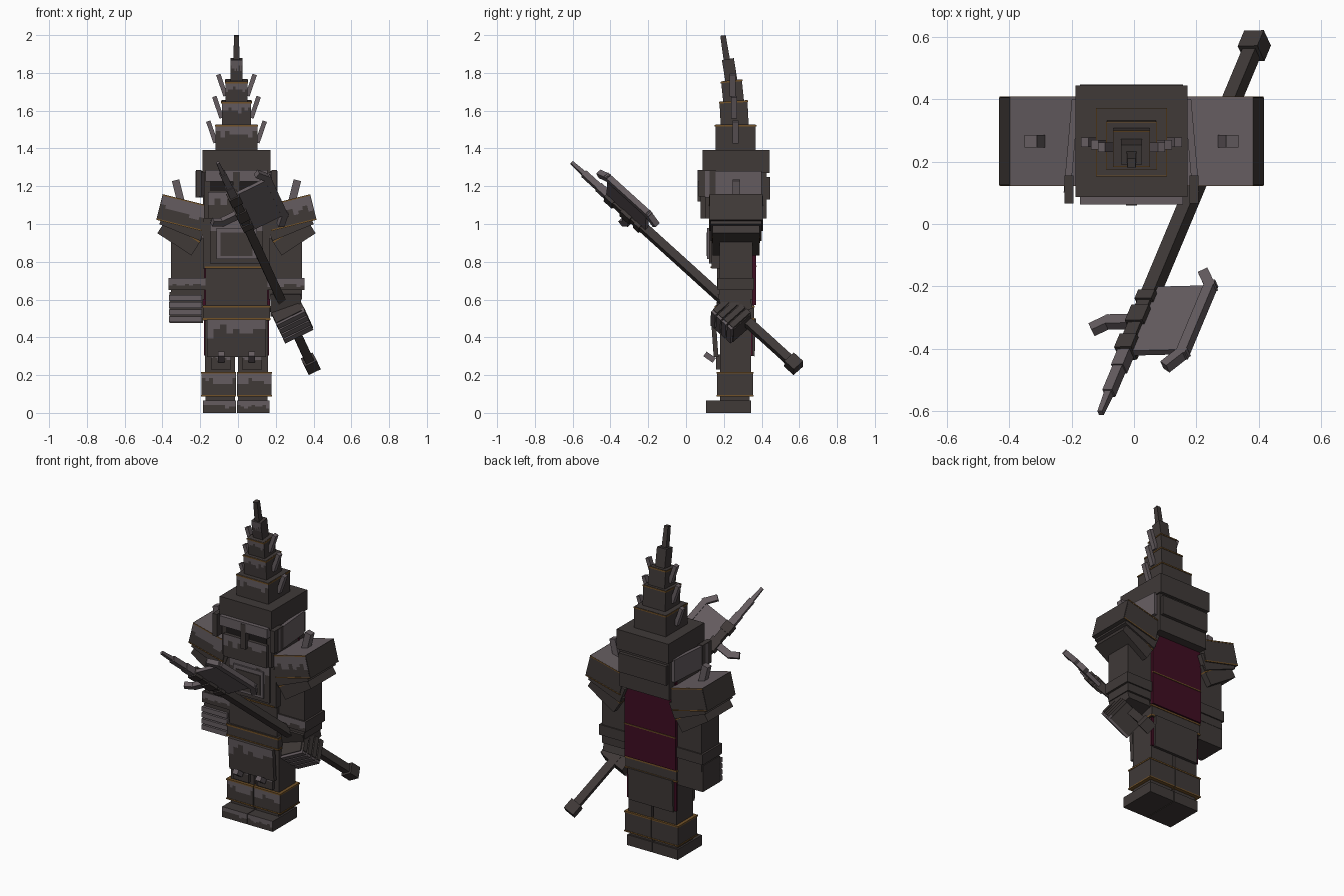
import bpy, bmesh, math, random
from mathutils import Matrix, Vector

random.seed(4)
if "Cube" in bpy.data.objects:
    bpy.data.objects.remove(bpy.data.objects["Cube"])


def material(name, rgb):
    m = bpy.data.materials.new(name)
    m.use_nodes = True
    m.diffuse_color = (*rgb, 1)
    m.node_tree.nodes["Principled BSDF"].inputs["Base Color"].default_value = (*rgb, 1)
    return m


MATS = [material("dark iron", (0.05, 0.041, 0.039)),
        material("worn steel", (0.13, 0.108, 0.117)),
        material("maroon cloth", (0.05, 0.004, 0.016)),
        material("dull gold", (0.17, 0.085, 0.022)),
        material("black shadow", (0.014, 0.012, 0.012))]
IRON, STEEL, CLOTH, GOLD, BLACK = range(5)
CX = -0.008   # centre line of the body


def block(name, centre, size, mat=IRON, matrix=Matrix(), taper=1, wear=0, top=None):
    """Box placed by a matrix; wear lights a ragged upper part of its front."""
    bm = bmesh.new()
    bmesh.ops.create_cube(bm, size=1)
    for v in bm.verts:
        if v.co.z > 0:
            v.co.x *= taper
            v.co.y *= taper
        v.co = Vector(a * b for a, b in zip(v.co, size))
    if wear:
        for axis, n in ((0, 9), (2, 8)):
            for i in range(1, n):
                co, no = Vector(), Vector()
                co[axis], no[axis] = size[axis] * (i / n - 0.5), 1
                bmesh.ops.bisect_plane(bm, geom=bm.verts[:] + bm.edges[:] + bm.faces[:],
                                       plane_co=co, plane_no=no)
    edges = {}
    bm.normal_update()
    for f in bm.faces:
        f.material_index = mat
        c = f.calc_center_median()
        if wear and f.normal.y < -0.9:
            limit = edges.setdefault(round(c.x, 3), wear + random.uniform(-0.15, 0.15))
            if 0.5 - c.z / size[2] < limit:
                f.material_index = STEEL
        if top is not None and f.normal.z > 0.9:
            f.material_index = top
    bm.transform(matrix @ Matrix.Translation(centre))
    me = bpy.data.meshes.new(name)
    bm.to_mesh(me)
    bm.free()
    for m in MATS:
        me.materials.append(m)
    ob = bpy.data.objects.new(name, me)
    bpy.context.collection.objects.link(ob)
    return ob


def span(name, x, y, z, mat=IRON, **kw):
    """Box given by its range on each axis."""
    return block(name, [(a + b) / 2 for a, b in (x, y, z)],
                 [b - a for a, b in (x, y, z)], mat, **kw)


def half(w):
    return (CX - w, CX + w)


def trim(name, w, y, z):
    """Thin gold line round a box."""
    span(name, half(w + 0.003), (y[0] - 0.003, y[1] + 0.003), (z - 0.005, z + 0.005), GOLD)


def at(x, y, z, axis="Y", deg=0):
    return Matrix.Translation((x, y, z)) @ Matrix.Rotation(math.radians(deg), 4, axis)


# Legs, boots and knees
for side, s in (("right", -1), ("left", 1)):
    def sx(a, b):
        return tuple(sorted((CX + s * a, CX + s * b)))
    span(side + "_boot", sx(0.002, 0.176), (0.105, 0.345), (0, 0.065), wear=0.45)
    span(side + "_ankle", sx(0.008, 0.165), (0.18, 0.335), (0.06, 0.1))
    span(side + "_shin_guard", sx(0.002, 0.185), (0.165, 0.355), (0.09, 0.215), wear=0.4)
    span(side + "_shin_trim", sx(0.002, 0.188), (0.162, 0.358), (0.208, 0.217), GOLD)
    span(side + "_shin_lower_trim", sx(0.002, 0.188), (0.162, 0.358), (0.088, 0.096), GOLD)
    span(side + "_leg", sx(0.008, 0.168), (0.18, 0.345), (0.2, 0.55))
    span(side + "_knee_plate", sx(0.03, 0.135), (0.16, 0.185), (0.23, 0.31), wear=0.3)
    block(side + "_knee_spike", (0, 0, 0), (0.035, 0.06, 0.03), STEEL,
          at(CX + s * 0.08, 0.125, 0.295, "X", -35))

# Skirt plates, belt and torso
block("front_skirt", (0, 0, -0.1), (0.31, 0.025, 0.2), matrix=at(CX, 0.145, 0.495, "X", 4), wear=0.3)
block("back_skirt", (0, 0, -0.1), (0.31, 0.02, 0.2), matrix=at(CX, 0.36, 0.5, "X", -2))
block("back_skirt_cloth", (0, 0, -0.1), (0.345, 0.008, 0.19), CLOTH, at(CX, 0.348, 0.5, "X", 0))
span("belt", half(0.178), (0.155, 0.36), (0.49, 0.57))
trim("belt_lower_trim", 0.178, (0.155, 0.36), 0.497)
trim("belt_upper_trim", 0.178, (0.155, 0.36), 0.562)
span("waist", half(0.165), (0.165, 0.35), (0.55, 0.78))
span("chest", half(0.178), (0.135, 0.352), (0.765, 1.15))
span("chest_trim", half(0.168), (0.13, 0.14), (0.766, 0.774), GOLD)
span("breast_plate", half(0.14), (0.122, 0.14), (0.79, 1.02), wear=0.3)
span("breast_panel_frame", half(0.105), (0.112, 0.125), (0.815, 0.98), STEEL)
span("breast_panel", half(0.085), (0.108, 0.12), (0.83, 0.955))
span("cape", half(0.178), (0.35, 0.37), (0.57, 1.12), CLOTH)
span("cape_trim", half(0.178), (0.366, 0.374), (0.772, 0.779), GOLD)

# Arms and layered shoulder pads
for side, s in (("right", -1), ("left", 1)):
    def sx(a, b):
        return tuple(sorted((CX + s * a, CX + s * b)))
    span(side + "_arm", sx(0.17, 0.347), (0.178, 0.352), (0.6, 1.08))
    span(side + "_bracer", sx(0.165, 0.36), (0.168, 0.36), (0.65, 0.715), wear=0.6)
    upper = at(CX + s * 0.287, 0.265, 1.06, "Y", -14 * s)
    lower = at(CX + s * 0.295, 0.265, 0.945, "Y", -33 * s)
    block(side + "_shoulder_lower", (0, 0, 0), (0.215, 0.25, 0.125), matrix=lower, wear=0.25)
    block(side + "_shoulder_lower_trim", (0, 0, 0.02), (0.218, 0.254, 0.008), GOLD, lower)
    block(side + "_shoulder_middle", (0, 0, 0.05), (0.235, 0.27, 0.1),
          matrix=at(CX + s * 0.3, 0.265, 0.955, "Y", -22 * s))
    block(side + "_shoulder_upper", (0, 0, 0), (0.24, 0.282, 0.14), matrix=upper, wear=0.5, top=STEEL)
    block(side + "_shoulder_edge", (s * 0.121, 0, 0), (0.006, 0.28, 0.14), matrix=upper)
    for z in (-0.066, 0.066):
        block(side + "_shoulder_trim", (0, 0, z), (0.246, 0.286, 0.007), GOLD, upper)
    block(side + "_shoulder_spike", (0, 0, 0.04), (0.04, 0.04, 0.13), STEEL,
          at(CX + s * 0.297, 0.265, 1.13, "Y", 14 * s))

# Right hand with four straight fingers
span("right_hand", (-0.362, -0.185), (0.18, 0.35), (0.475, 0.64))
for i in range(4):
    z = 0.48 + i * 0.038
    span("right_finger", (-0.366, -0.19), (0.162, 0.185), (z, z + 0.03), STEEL)

# Helmet
span("helmet", half(0.172), (0.1, 0.425), (1.03, 1.3))
span("helmet_cap", half(0.18), (0.087, 0.443), (1.27, 1.393))
span("brow_guard", half(0.165), (0.062, 0.1), (1.225, 1.285), STEEL)
span("eye_slot", half(0.14), (0.094, 0.101), (1.175, 1.225), BLACK)
span("nose_guard", half(0.018), (0.06, 0.1), (1.12, 1.275))
span("jaw_guard", half(0.15), (0.078, 0.102), (1.03, 1.17), wear=0.35)
span("neck_guard", half(0.165), (0.415, 0.446), (1.13, 1.25))
for s in (-1, 1):
    block("cheek_guard", (0, 0, 0), (0.022, 0.3, 0.14), STEEL,
          at(CX + s * 0.193, 0.25, 1.21, "Z", s * 5))
    block("temple_plate", (0, 0, 0), (0.03, 0.09, 0.14), matrix=at(CX + s * 0.2, 0.11, 1.215))

# Tiered spire, leaning forward as it rises
tiers = ((0.11, 0.262, 0.107, 1.385, 1.53, 0), (0.078, 0.254, 0.074, 1.52, 1.656, 3),
         (0.057, 0.246, 0.055, 1.645, 1.765, 6), (0.033, 0.231, 0.032, 1.75, 1.878, 9))
for i, (w, y, d, z0, z1, lean) in enumerate(tiers):
    m = at(CX, y, (z0 + z1) / 2, "X", lean)
    h = z1 - z0 - 0.008
    block("spire_tier", (0, 0, 0), (2 * w, 2 * d, h), matrix=m, wear=0.35)
    if i < 3:
        block("spire_trim", (0, 0, h / 2 - 0.006), (2 * w + 0.006, 2 * d + 0.006, 0.008), GOLD, m)
        for s in (-1, 1):
            block("spire_spike", (0, 0, 0), (0.024, 0.03, 0.12), STEEL,
                  at(CX + s * (w + 0.02), y, (z0 + z1) / 2 + 0.03, "Y", s * 19))
block("spire_tip", (0, 0, 0), (0.032, 0.034, 0.148), matrix=at(CX, 0.207, 1.925, "X", 9), taper=0.85)

# Halberd, in a frame whose z runs up the shaft and x points to the blade
butt = Vector((0.385, 0.57, 0.26))
d = Vector((-0.49, -1.17, 1.06)).normalized()
u = Vector((0.189, 0.005, 0.0925))
u = (u - d * u.dot(d)).normalized()
n = d.cross(u)
frame = Matrix.Translation(butt) @ Matrix((u, n, d)).transposed().to_4x4()


def rod(name, t0, t1, w, mat=IRON, x=0, **kw):
    block(name, (x, 0, (t0 + t1) / 2), (w, w, t1 - t0), mat, frame, **kw)


rod("halberd_shaft", 0, 1.38, 0.046)
rod("halberd_pommel", -0.035, 0.035, 0.07)
rod("halberd_collar_lower", 1.13, 1.17, 0.06)
rod("halberd_socket", 1.2, 1.27, 0.062)
rod("halberd_collar_upper", 1.33, 1.39, 0.06)
rod("spear_base", 1.38, 1.46, 0.042, STEEL)
rod("spear_middle", 1.45, 1.57, 0.034, STEEL)
rod("spear_point", 1.56, 1.66, 0.024, STEEL, taper=0.7)
block("axe_blade", (0.105, 0, 1.245), (0.2, 0.022, 0.29), STEEL, frame)
block("axe_edge", (0.205, 0, 1.245), (0.035, 0.032, 0.33), STEEL, frame)
for s in (-1, 1):
    block("axe_horn", (0, 0, 0), (0.034, 0.032, 0.09), STEEL,
          frame @ at(0.188, 0, 1.245 + s * 0.175, "Y", -s * 35))
block("axe_fluke", (-0.07, 0, 1.245), (0.1, 0.03, 0.04), STEEL, frame)
block("axe_fluke_tip", (0, 0, 0), (0.07, 0.03, 0.036), STEEL, frame @ at(-0.13, 0, 1.258, "Y", 35))

# Left hand wrapped round the shaft
grip = Matrix.Translation((0.272, 0.24, 0.5)) @ frame.to_3x3().to_4x4()
block("left_hand", (0, 0, 0), (0.15, 0.13, 0.16), matrix=grip)
for i in range(4):
    block("left_finger", (0.005, -0.065, -0.06 + i * 0.04), (0.165, 0.03, 0.031), STEEL, grip)
    block("left_fingertip", (0.08, 0.0, -0.06 + i * 0.04), (0.025, 0.13, 0.031), IRON, grip)
block("left_wrist", (0, 0, 0), (0.16, 0.16, 0.12), matrix=at(0.253, 0.26, 0.59, "X", 15))
